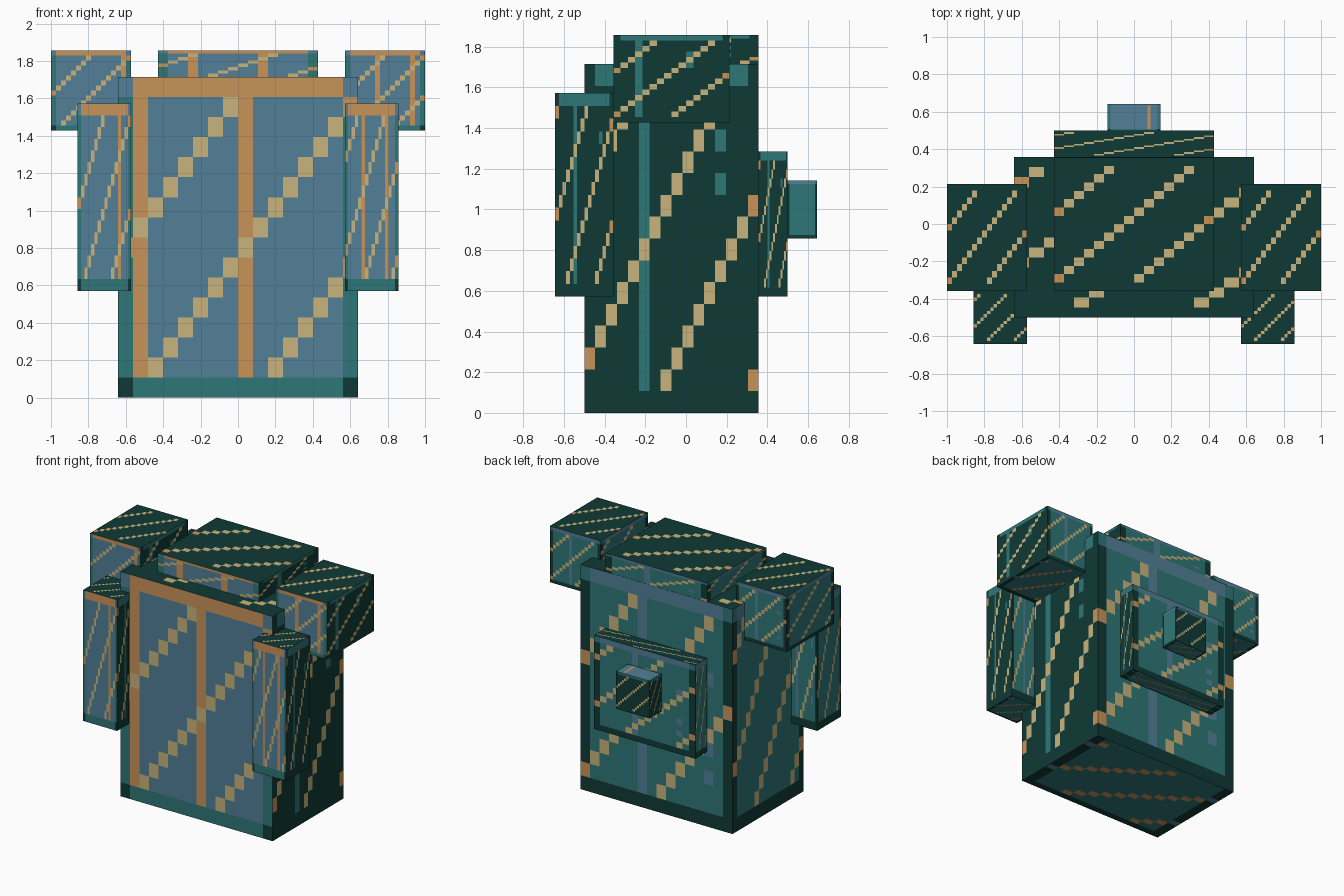
import bpy
import bmesh
from mathutils import Vector

cube = bpy.data.objects.get("Cube")
if cube:
    bpy.data.objects.remove(cube, do_unlink=True)

UNIT = 1 / 7    # every part is a whole or half number of these blocks
N = 16          # painted cells along each side of a face


def material(name, rgb):
    """Flat material from a display colour."""
    lin = [((c / 255 + 0.055) / 1.055) ** 2.4 for c in rgb] + [1.0]
    mat = bpy.data.materials.new(name)
    mat.use_nodes = True
    mat.diffuse_color = lin
    bsdf = mat.node_tree.nodes["Principled BSDF"]
    bsdf.inputs["Base Color"].default_value = lin
    bsdf.inputs["Roughness"].default_value = 0.9
    return mat


# Palette runs from dark to light, so painting is a matter of levels
PALETTE = [
    material("dark_green", (15, 58, 54)),
    material("teal", (47, 119, 119)),
    material("slate_blue", (82, 128, 152)),
    material("orange", (200, 148, 90)),
    material("tan", (200, 180, 124)),
]
DARK, TEAL, BLUE, ORANGE, TAN = range(5)

X, Y, Z = Vector((1, 0, 0)), Vector((0, 1, 0)), Vector((0, 0, 1))

# Side name: rightward axis and upward axis as seen from outside
AXES = {
    "front": (X, Z), "back": (-X, Z), "left": (Y, Z),
    "right": (-Y, Z), "top": (X, Y), "bottom": (-X, Y),
}
BASE = {"front": BLUE, "back": TEAL, "left": DARK,
        "right": TEAL, "top": DARK, "bottom": TEAL}
# Column of the bright seam, and diagonal stripe offset, for each side
SEAM = {"front": 1, "back": 6, "left": 5}
STRIPE = {"front": 1, "back": 7, "left": 6, "right": 4, "top": 3, "bottom": 3}
# Rows where the second seam is only dotted
DOTS = {"back": (3, 5, 10), "left": (10, 12)}


def level(side, base, seam, stripe, col, row):
    """Palette level of one painted cell."""
    edge = col in (0, N - 1)
    inner = 0 < row < N - 1
    if inner and (col - row) % 8 == stripe:
        value = ORANGE if side == "bottom" else TAN
        return value - edge
    value = base - edge
    if row == 0:
        value -= 1
    if row == N - 1 and side not in ("top", "bottom"):
        value += 1
    if inner and seam is not None:
        dotted = side in DOTS and row not in DOTS[side]
        if col == seam or (col == seam + 7 and not dotted):
            value += 1
    return max(DARK, min(TAN, value))


def painted_box(name, low, high, seams=None, stripes=None, bases=None):
    """Box whose six sides are grids of coloured cells."""
    low, high = Vector(low) * UNIT, Vector(high) * UNIT
    centre, half = (low + high) / 2, (high - low) / 2
    seams = {**SEAM, **(seams or {})}
    stripes = {**STRIPE, **(stripes or {})}
    bases = {**BASE, **(bases or {})}
    bm = bmesh.new()
    for side, (right, up) in AXES.items():
        out = right.cross(up)
        grid = []
        for row in range(N + 1):
            line = []
            for col in range(N + 1):
                p = out + right * (2 * col / N - 1) + up * (2 * row / N - 1)
                line.append(bm.verts.new(centre + p * half))
            grid.append(line)
        for row in range(N):
            for col in range(N):
                face = bm.faces.new((grid[row][col], grid[row][col + 1],
                                     grid[row + 1][col + 1], grid[row + 1][col]))
                face.material_index = level(side, bases[side], seams.get(side),
                                            stripes[side], col, row)
    bmesh.ops.remove_doubles(bm, verts=bm.verts[:], dist=0.0001)
    mesh = bpy.data.meshes.new(name)
    bm.to_mesh(mesh)
    bm.free()
    for mat in PALETTE:
        mesh.materials.append(mat)
    obj = bpy.data.objects.new(name, mesh)
    bpy.context.collection.objects.link(obj)
    return obj


# Torso and head
painted_box("torso", (-4.5, -3.5, 0), (4.5, 2.5, 12))
painted_box("head", (-3, -2.5, 11), (3, 2.49, 13),
            seams={"front": 3}, stripes={"front": 5, "top": 7})

# Shoulder blocks and forearms, one pair on each side
for label, s in (("left", 1), ("right", -1)):
    x0, x1 = sorted((4 * s, 7 * s))
    painted_box(label + "_shoulder", (x0, -2.5, 10), (x1, 1.5, 13),
                seams={"front": 6 if s > 0 else 14, "left": 3},
                stripes={"left": 7, "top": 7})
    x0, x1 = sorted((4 * s, 6 * s))
    painted_box(label + "_arm", (x0, -4.5, 4), (x1, -2.5, 11),
                seams={"front": 5 if s > 0 else 12},
                stripes={"front": 5 if s > 0 else 1, "left": 2})

# Back plate and the knob on it
painted_box("back_plate", (-3, 2.5, 4), (3, 3.5, 9),
            stripes={"back": 4, "left": 2})
painted_box("back_knob", (-1, 3.5, 6), (1, 4.5, 8),
            bases={"top": BLUE, "back": DARK, "left": TEAL, "right": DARK},
            seams={"back": None, "left": None, "top": 12},
            stripes={"top": 9, "left": 9})
